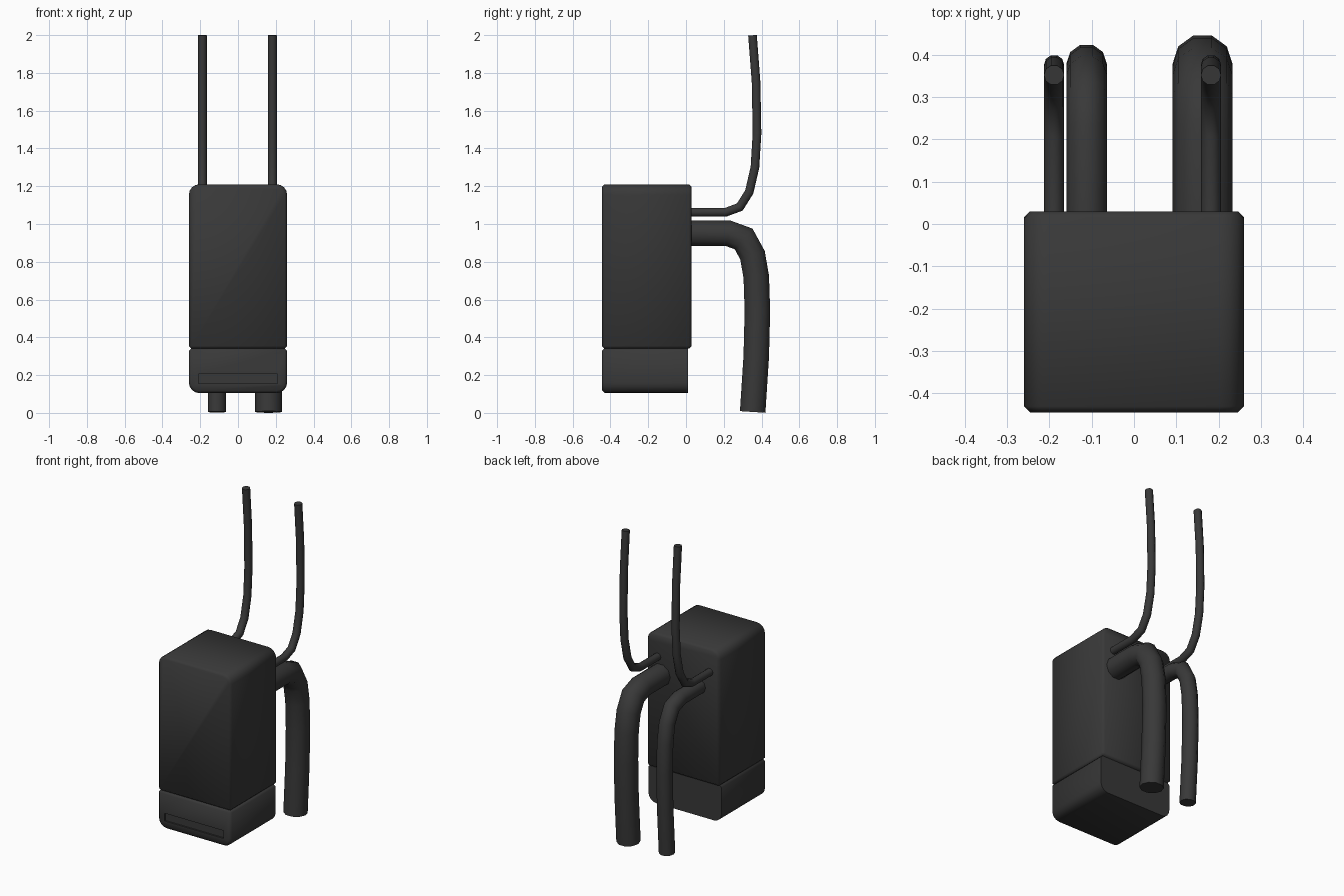
import bpy, bmesh, math
from mathutils import Vector

if "Cube" in bpy.data.objects:
    bpy.data.objects.remove(bpy.data.objects["Cube"])

dark = bpy.data.materials.new("dark_casing")
dark.diffuse_color = (0.04, 0.04, 0.04, 1)
dark.use_nodes = True
dark.node_tree.nodes["Principled BSDF"].inputs["Base Color"].default_value = dark.diffuse_color


def finish(bm, name, angle=50):
    bmesh.ops.recalc_face_normals(bm, faces=bm.faces)
    me = bpy.data.meshes.new(name)
    bm.to_mesh(me)
    bm.free()
    ob = bpy.data.objects.new(name, me)
    bpy.context.collection.objects.link(ob)
    me.materials.append(dark)
    smooth(ob, angle)
    return ob


def smooth(ob, angle=50):
    bpy.ops.object.select_all(action='DESELECT')
    ob.select_set(True)
    bpy.context.view_layer.objects.active = ob
    bpy.ops.object.shade_smooth_by_angle(angle=math.radians(angle))


def shell(name, z_square, z_round, y0, y1, bevel_back, w=0.26, r=0.055, seg=4):
    """Box with two rounded corners at z_round, extruded along y, small chamfers."""
    s = 1 if z_round > z_square else -1
    arc = [(w - r + r * math.cos(a), z_round - s * r + s * r * math.sin(a))
           for a in (math.pi / 2 * i / seg for i in range(seg + 1))]
    pts = [(w, z_square)] + arc + [(-x, z) for x, z in reversed(arc)] + [(-w, z_square)]
    bm = bmesh.new()
    face = bm.faces.new([bm.verts.new((x, y0, z)) for x, z in pts])
    ext = bmesh.ops.extrude_face_region(bm, geom=[face])
    bmesh.ops.translate(bm, vec=(0, y1 - y0, 0),
                        verts=[v for v in ext["geom"] if isinstance(v, bmesh.types.BMVert)])
    bmesh.ops.recalc_face_normals(bm, faces=bm.faces)
    edges = [e for e in bm.edges if e.calc_face_angle() > 0.9
             and (bevel_back or min(v.co.y for v in e.verts) < y1 - 1e-4)]
    bmesh.ops.bevel(bm, geom=edges, offset=0.014, segments=1, affect='EDGES')
    return finish(bm, name)


def tube(name, x, r, path, sides=10):
    """Round tube swept along a (y, z) path."""
    bm = bmesh.new()
    p = [Vector((x, y, z)) for y, z in path]
    rings = []
    for i, c in enumerate(p):
        a = (c - p[i - 1]).normalized() if i else (p[1] - c).normalized()
        b = (p[i + 1] - c).normalized() if i < len(p) - 1 else a
        side = Vector((1, 0, 0))
        up = side.cross((a + b).normalized())
        k = 1 / max(0.5, math.cos(a.angle(b, 0) / 2))
        rings.append([bm.verts.new(c + r * (math.cos(t) * side + k * math.sin(t) * up))
                      for t in (2 * math.pi * j / sides for j in range(sides))])
    for q, n in zip(rings, rings[1:]):
        for j in range(sides):
            m = (j + 1) % sides
            bm.faces.new((q[j], q[m], n[m], n[j]))
    bm.faces.new(rings[0])
    bm.faces.new(rings[-1])
    return finish(bm, name)


# Main casing and base section
shell("upper_casing", 0.34, 1.21, -0.445, 0.03, True)
base = shell("base_casing", 0.343, 0.105, -0.445, 0.01, False)

# Shallow slot in the front of the base
bpy.ops.mesh.primitive_cube_add(size=1, location=(0, -0.445, 0.18))
cutter = bpy.context.object
cutter.name = "slot_cutter"
cutter.scale = (0.42, 0.02, 0.05)
cutter.hide_render = True
mod = base.modifiers.new("slot", 'BOOLEAN')
mod.object = cutter
mod.operation = 'DIFFERENCE'
mod.solver = 'EXACT'
bpy.context.view_layer.objects.active = base
bpy.ops.object.modifier_apply(modifier="slot")
bpy.data.objects.remove(cutter)
smooth(base)

# Thick hoses that bend down to the floor
down = [(0.0, 0.95), (0.225, 0.95), (0.305, 0.921), (0.352, 0.835),
        (0.372, 0.72), (0.378, 0.54), (0.372, 0.3), (0.353, 0.005)]
tube("wide_hose", 0.162, 0.071, down)
tube("narrow_hose", -0.112, 0.048, down)

# Thin pipes that bend upward
up = [(0.0, 1.062), (0.21, 1.062), (0.285, 1.09), (0.335, 1.17),
      (0.365, 1.3), (0.376, 1.48), (0.371, 1.75), (0.352, 1.999)]
tube("left_pipe", -0.189, 0.024, up)
tube("right_pipe", 0.182, 0.024, up)
